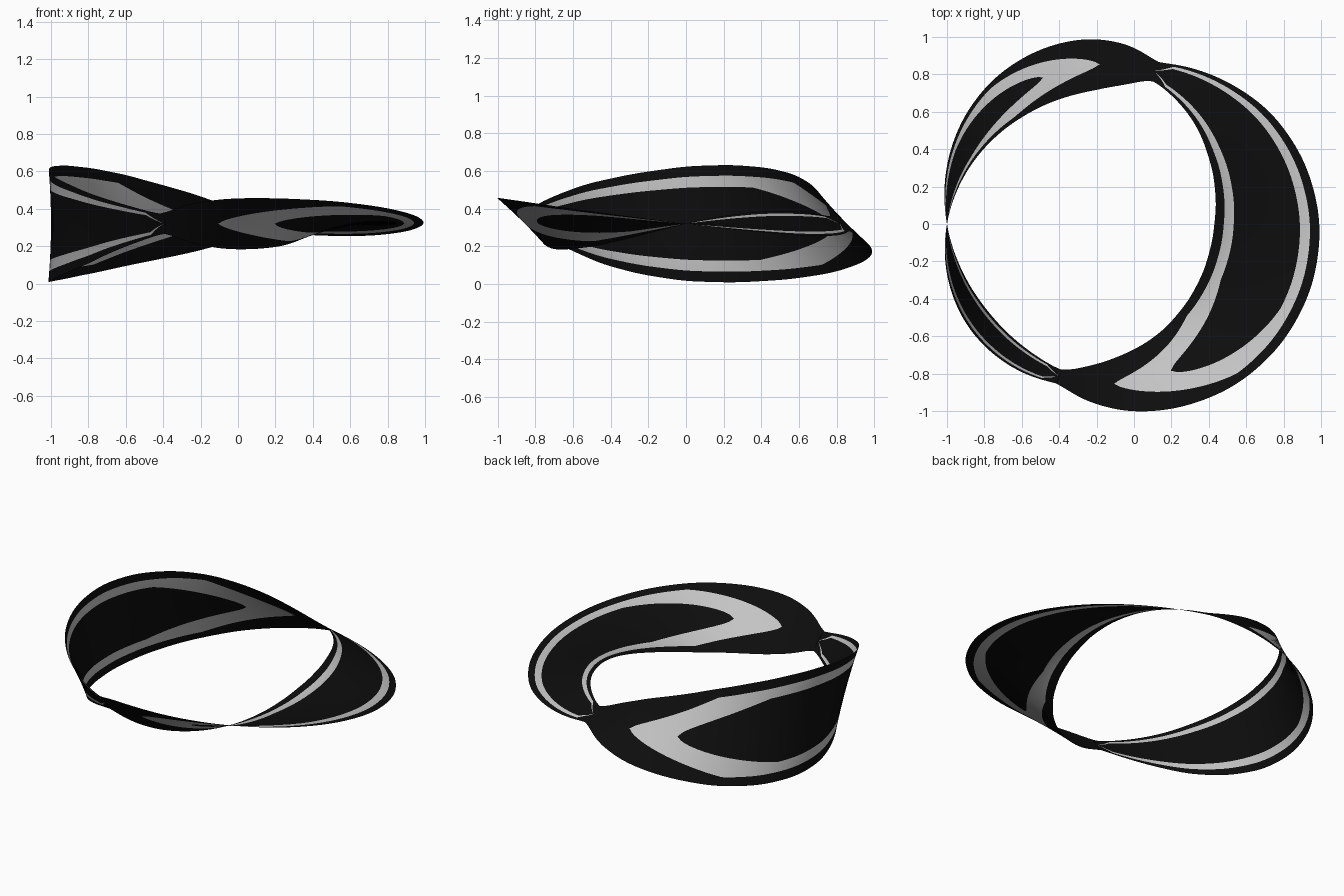
import bpy, bmesh, math

if "Cube" in bpy.data.objects:
    bpy.data.objects.remove(bpy.data.objects["Cube"])

# Half-twisted ribbon ring whose width swells into two lens-shaped lobes
R, CX, CZ = 0.855, -0.145, 0.32
START = -107          # angle of the first narrow point, degrees
N = 480
WIDTH = [(0, .06), (8, .13), (17, .178), (24, .208), (36, .24), (55, .28),
         (72, .298), (90, .303), (107, .293), (125, .26), (142, .215),
         (152, .175), (166, .12), (180, .06)]


def half_width(x):
    for (a, ha), (b, hb) in zip(WIDTH, WIDTH[1:]):
        if x <= b:
            return ha + (hb - ha) * (x - a) / (b - a)
    return WIDTH[-1][1]


def ramp(x, start, length, power):
    return max(0.0, min(1.0, (x - start) / length)) ** power


def mat(name, v):
    m = bpy.data.materials.new(name)
    m.diffuse_color = (v, v, v, 1)
    m.use_nodes = True
    m.node_tree.nodes["Principled BSDF"].inputs["Base Color"].default_value = m.diffuse_color
    return m


bm = bmesh.new()
rows = []
for i in range(N):
    t = 360 * i / N
    x = t % 180
    scale = 0.96 if t < 180 else 1.04
    # soften the width profile slightly by averaging neighbours
    h = sum(half_width(min(180, max(0, x + k))) for k in (-4, -2, 0, 2, 4)) / 5
    h *= 1 + (scale - 1) * math.sin(math.radians(x))
    # stripe boundaries: the stripes merge to a fork at the start of each lobe
    # and taper away evenly at its end
    fade = 1 - ramp(x, 174, 6, 1)
    g = 0.82 * ramp(x, 20, 38, 0.6) * fade
    c = 0.63 * ramp(x, 41, 40, 0.55) * fade
    u = math.radians(START + t)
    row = []
    for f in (-1, -g, -c, c, g, 1):
        r = R + h * f * math.cos(u / 2)
        z = CZ - h * f * math.sin(u / 2)
        row.append(bm.verts.new((CX + r * math.cos(u), r * math.sin(u), z)))
    rows.append(row)

# Join rows; the last joins the first reversed (half twist)
for i in range(N):
    a = rows[i]
    b = rows[i + 1] if i + 1 < N else rows[0][::-1]
    for j in range(5):
        face = bm.faces.new((a[j], a[j + 1], b[j + 1], b[j]))
        face.material_index = 1 if j in (1, 3) else 0
        face.smooth = True
bmesh.ops.remove_doubles(bm, verts=bm.verts[:], dist=1e-5)

me = bpy.data.meshes.new("twisted_ribbon")
bm.to_mesh(me)
bm.free()
me.materials.append(mat("black", 0.004))
me.materials.append(mat("light grey", 0.55))
ob = bpy.data.objects.new("twisted_ribbon", me)
bpy.context.collection.objects.link(ob)
